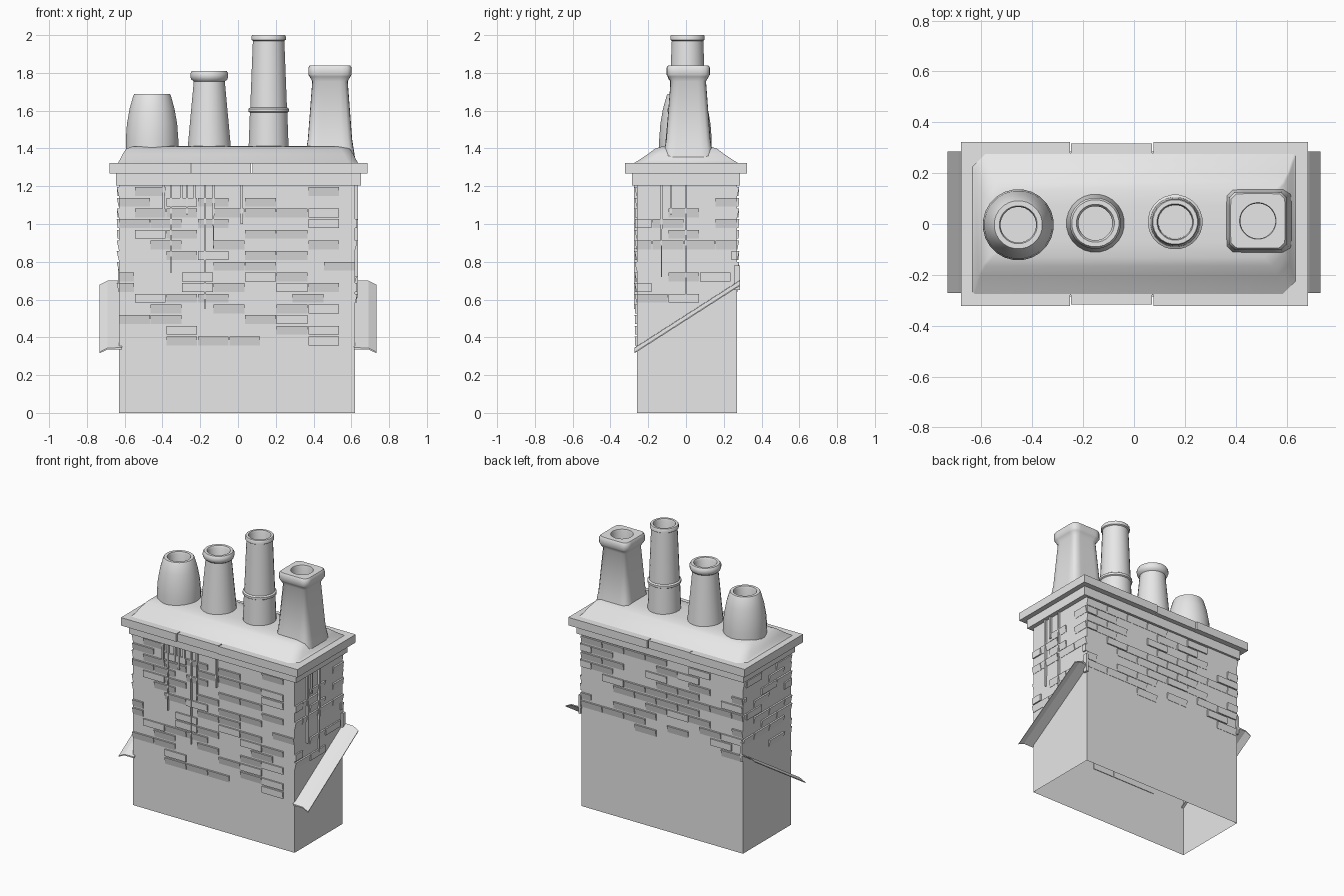
import bpy, bmesh, math, random
from mathutils import Vector

rng = random.Random(4)
if "Cube" in bpy.data.objects:
    bpy.data.objects.remove(bpy.data.objects["Cube"])

clay = bpy.data.materials.new("pale_grey")
clay.use_nodes = True
clay.diffuse_color = (0.8, 0.8, 0.8, 1)
clay.node_tree.nodes["Principled BSDF"].inputs["Base Color"].default_value = (0.8, 0.8, 0.8, 1)


def finish(name, bm, smooth=None, fix=True):
    if fix:
        bmesh.ops.recalc_face_normals(bm, faces=bm.faces)
    mesh = bpy.data.meshes.new(name)
    bm.to_mesh(mesh)
    bm.free()
    mesh.materials.append(clay)
    ob = bpy.data.objects.new(name, mesh)
    bpy.context.collection.objects.link(ob)
    if smooth:
        bpy.ops.object.select_all(action='DESELECT')
        ob.select_set(True)
        bpy.context.view_layer.objects.active = ob
        bpy.ops.object.shade_smooth_by_angle(angle=math.radians(smooth))
    return ob


def add_box(bm, lo, hi):
    lo, hi = Vector(lo), Vector(hi)
    verts = bmesh.ops.create_cube(bm, size=1)["verts"]
    for v in verts:
        v.co = Vector((v.co[i] + 0.5) * (hi[i] - lo[i]) + lo[i] for i in range(3))
    return verts


def loft(bm, rings, cap_start=False, cap_end=True):
    rows = [[bm.verts.new(p) for p in ring] for ring in rings]
    n = len(rows[0])
    for a, b in zip(rows, rows[1:]):
        for i in range(n):
            j = (i + 1) % n
            bm.faces.new((a[i], a[j], b[j], b[i]))
    if cap_start:
        bm.faces.new(rows[0][::-1])
    if cap_end:
        bm.faces.new(rows[-1])


# Stack body, open underneath
X0, X1, Y0, Y1 = -0.63, 0.62, -0.26, 0.27
bm = bmesh.new()
add_box(bm, (X0, Y0, 0), (X1, Y1, 1.25))
bmesh.ops.recalc_face_normals(bm, faces=bm.faces)
bmesh.ops.delete(bm, geom=[f for f in bm.faces if f.normal.z < -0.5], context='FACES')
finish("stack_body", bm, fix=False)

# Corbel course and the three capping slabs
bm = bmesh.new()
add_box(bm, (-0.645, -0.285, 1.205), (0.65, 0.285, 1.27))
finish("corbel_course", bm)
bm = bmesh.new()
for a, b, y in ((-0.68, -0.252, 0.323), (-0.247, 0.07, 0.316), (0.076, 0.685, 0.323)):
    add_box(bm, (a, -y, 1.267), (b, y, 1.323))
finish("capping_slabs", bm)

# Mortar bed: chamfered rectangle drawn in as it rises
bm = bmesh.new()
rings = []
for ix, iy, z in ((0, 0, 1.32), (0.01, 0.03, 1.338), (0.025, 0.075, 1.368),
                  (0.045, 0.115, 1.398), (0.075, 0.15, 1.41), (0.2, 0.21, 1.414)):
    hx, hy, c = 0.637 - ix, 0.28 - iy, 0.05
    d = 0.008
    rings.append([(-hx, -hy + d, z), (-hx + d, -hy, z), (hx - c, -hy, z), (hx, -hy + c, z),
                  (hx, hy - d, z), (hx - d, hy, z), (-hx + c, hy, z), (-hx, hy - c, z)])
loft(bm, rings)
finish("mortar_bed", bm, 50)


# Pots: rings of (radius, height, squareness)
def pot(name, x, y, profile, n=24):
    bm = bmesh.new()
    rings = []
    for r, z, p in profile:
        ring = []
        for i in range(n):
            a = 2 * math.pi * (i + 0.5) / n
            c, s = math.cos(a), math.sin(a)
            k = r / (abs(c) ** p + abs(s) ** p) ** (1 / p)
            ring.append((x + c * k, y + s * k, z))
        rings.append(ring)
    loft(bm, rings, cap_start=True)
    return finish(name, bm, 45)


def round_profile(pairs):
    return [(r, z, 2) for r, z in pairs]


pot("barrel_pot", -0.455, -0.003, round_profile((
    (0.14, 1.37), (0.14, 1.45), (0.134, 1.53), (0.12, 1.61), (0.1, 1.68),
    (0.095, 1.688), (0.075, 1.688), (0.07, 1.675), (0.07, 1.5))))
pot("rimmed_pot", -0.152, 0.003, round_profile((
    (0.118, 1.37), (0.113, 1.43), (0.083, 1.755), (0.096, 1.765), (0.101, 1.78),
    (0.101, 1.797), (0.093, 1.81), (0.075, 1.81), (0.067, 1.797), (0.067, 1.6))))
pot("tall_pot", 0.162, 0.008, round_profile((
    (0.108, 1.37), (0.1, 1.59), (0.108, 1.595), (0.108, 1.61), (0.098, 1.617),
    (0.084, 1.97), (0.092, 1.975), (0.092, 1.993), (0.088, 2.0), (0.072, 2.0),
    (0.068, 1.99), (0.066, 1.75))))
pot("square_pot", 0.487, 0.012, (
    (0.132, 1.355, 9), (0.125, 1.4, 9), (0.117, 1.45, 10), (0.094, 1.755, 10), (0.108, 1.78, 10),
    (0.114, 1.79, 9), (0.114, 1.828, 9), (0.107, 1.84, 9), (0.072, 1.84, 2), (0.069, 1.83, 2),
    (0.069, 1.65, 2)), 32)

# Proud bricks: each wall maps (along, height, outward) to space
CELL, COURSE, TOP = 0.0835, 0.0565, 1.195
walls = {
    "front": lambda u, z, d: (X0 + u, Y0 - d, z),
    "back": lambda u, z, d: (X1 - u, Y1 + d, z),
    "right_end": lambda u, z, d: (X1 + d, Y0 + u, z),
    "left_end": lambda u, z, d: (X0 - d, Y0 + u, z),
}
front_rows = [
    ".B..........B..", "B..B.B..B......", ".B.B..B.B.B.B..", "B.B..B......B..",
    ".B.B....B.B....", "..B...B.....B..", "...B.B..B.B....", "......B.B....B.",
    "H...B...B.B....", "H...B.B...B.B..", ".B.B.B.....B...", "..B...B...B.B..",
    "B.B.....B.B....", "...B......B.B..", "...B.B.B....B..",
]


def brick(bm, place, u0, u1, z1):
    z0 = z1 - COURSE * 0.82
    top, low = rng.choice(((0.012, 0.002), (0.012, 0.002), (0.01, 0.009)))
    verts = add_box(bm, (u0, z0, -0.01), (u1, z1, 1))
    for v in verts:
        u, z, d = v.co
        out = (top if z > (z0 + z1) / 2 else low) if d > 0.5 else -0.004
        v.co = place(u, z, out)


def flashing_height(y):
    return 0.335 + (y + 0.27) * 0.64


for wall, place in walls.items():
    bm = bmesh.new()
    length = X1 - X0 if wall in ("front", "back") else Y1 - Y0
    for row in range(15):
        z = TOP - row * COURSE
        if wall == "front":
            for col, mark in enumerate(front_rows[row]):
                if mark != ".":
                    span = 2 if mark == "B" else 1
                    brick(bm, place, col * CELL, (col + span) * CELL - 0.004, z)
            continue
        if wall == "back" and row > 9:
            continue
        u = -CELL * (row % 2)
        while u < length - 0.02:
            a, b = max(u, 0), min(u + 2 * CELL - 0.005, length)
            clear = wall == "back" or z - COURSE > flashing_height(Y0 + b) + 0.02
            if clear and rng.random() < 0.47:
                brick(bm, place, a, b, z)
            u += 2 * CELL
    finish(wall + "_bricks", bm, 30)

# Mortar runs dripping down the front and right end
bm = bmesh.new()
drips = {
    "front": ((0.235, 1.08), (0.275, 0.74), (0.33, 1.1), (0.36, 1.05), (0.4, 1.12),
              (0.455, 0.55), (0.5, 0.87), (0.65, 1.0)),
    "right_end": ((0.13, 0.72), (0.18, 1.05), (0.26, 0.61)),
}
for wall, runs in drips.items():
    for u, low in runs:
        for v in add_box(bm, (u - 0.006, low, 0), (u + 0.006, 1.21, 1)):
            s, z, d = v.co
            if z < 1:
                s = u + (s - u) * 0.4
            v.co = walls[wall](s, z, 0.014 if d > 0.5 else -0.003)
finish("mortar_drips", bm, 30)

# Sloping lead flashings on both ends
for side, name in ((1, "right_flashing"), (-1, "left_flashing")):
    bm = bmesh.new()
    section = ((0.615, 0.012), (0.69, 0.01), (0.733, -0.012), (0.733, -0.018), (0.69, 0.002), (0.615, 0.002))
    loft(bm, [[(side * x, y, flashing_height(y) + h) for x, h in section]
              for y in (-0.272, 0.285)], cap_start=True)
    # short upstand against the wall
    add_box(bm, (side * 0.618, 0.255, 0.65), (side * 0.634, 0.285, 0.78))
    finish(name, bm)
